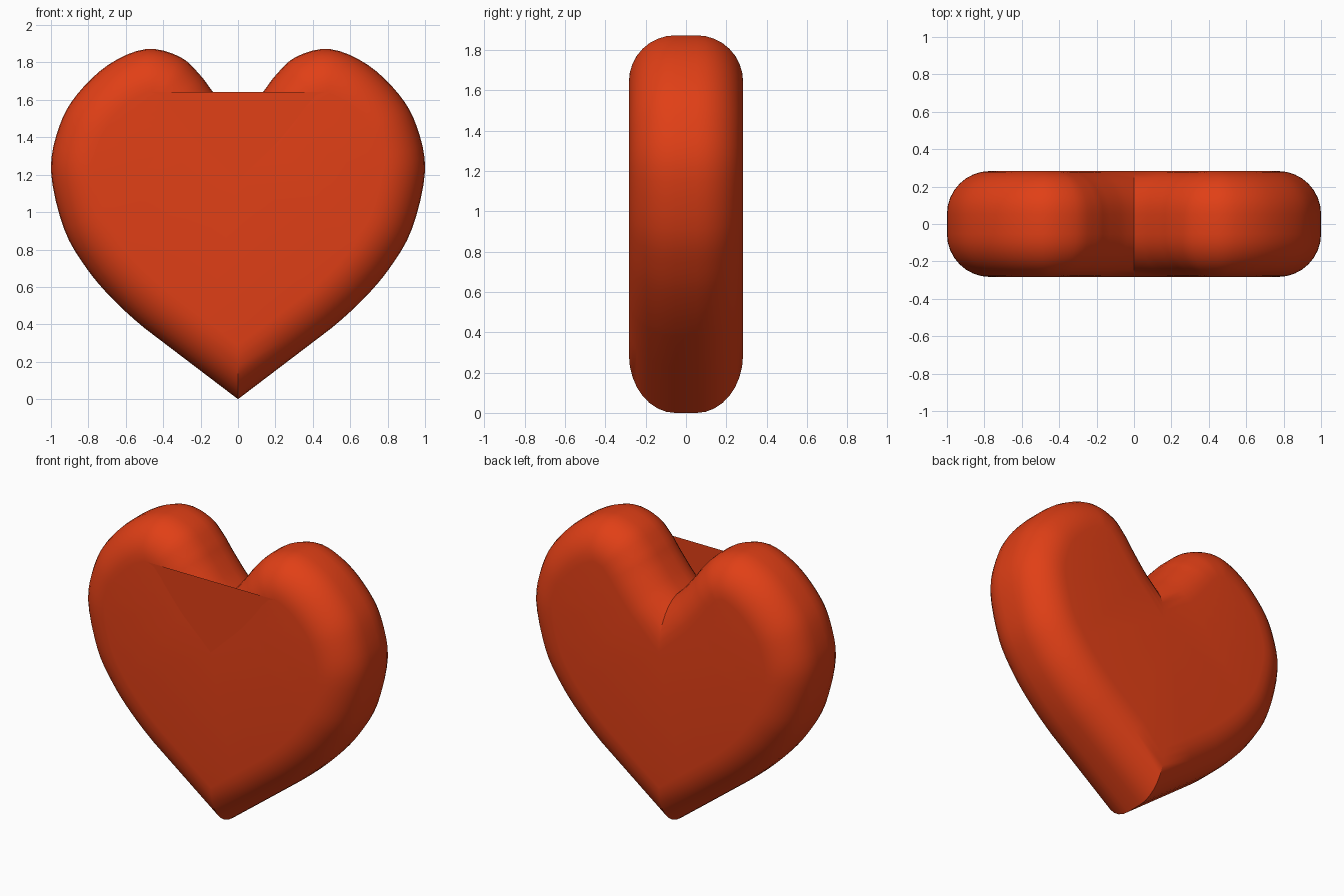
import bpy, bmesh, math
from mathutils import Vector

if "Cube" in bpy.data.objects:
    bpy.data.objects.remove(bpy.data.objects["Cube"])

# Right-half outline (x, z) from the bottom tip round to the notch
TIP = Vector((0, 0))
KEYS = [Vector(p) for p in [(0.5, 0.38), (0.67, 0.535), (0.81, 0.70), (0.93, 0.91), (1.0, 1.22),
                            (0.955, 1.46), (0.86, 1.63), (0.69, 1.79), (0.49, 1.872),
                            (0.31, 1.83), (0.2, 1.73), (0.13, 1.638), (0, 1.49)]]
HALF_DEPTH, RADIUS, STEPS, SUB = 0.283, 0.23, 8, 4


def smooth_outline():
    pts = [TIP + (KEYS[0] - TIP) * 0.6]
    ctrl = [pts[0]] + KEYS + [Vector((-0.16, 1.40))]
    for i in range(1, len(ctrl) - 2):
        a, b, c, d = ctrl[i - 1:i + 3]
        for s in range(SUB):
            t = s / SUB
            pts.append(0.5 * (2 * b + (c - a) * t + (2 * a - 5 * b + 4 * c - d) * t * t
                              + (3 * b - a - 3 * c + d) * t ** 3))
    return [TIP] + pts + [KEYS[-1]]


def inset(pts, dist):
    # Offset inwards, mitring the two ends on the centre line
    out = []
    for i, p in enumerate(pts):
        t = (pts[min(i + 1, len(pts) - 1)] - pts[max(i - 1, 0)]).normalized()
        n = Vector((-t.y, t.x))
        if i in (0, len(pts) - 1):
            out.append(Vector((0, p.y + dist / n.y)))
        else:
            out.append(p + n * dist)
    return out


half = smooth_outline()
bm = bmesh.new()


def ring(dist, y):
    r = inset(half, dist)
    full = [(p.x, p.y) for p in r] + [(-p.x, p.y) for p in r[-2:0:-1]]
    return [bm.verts.new((x, y, z)) for x, z in full]


# Rounded rim, front to back
section = []
for i in range(STEPS + 1):
    a = math.pi / 2 * i / STEPS
    section.append((RADIUS * (1 - math.sin(a)), -(HALF_DEPTH - RADIUS) - RADIUS * math.cos(a)))
section += [(d, -y) for d, y in reversed(section)]
rings = [ring(d, y) for d, y in section]
n = len(rings[0])
for r0, r1 in zip(rings, rings[1:]):
    for i in range(n):
        j = (i + 1) % n
        bm.faces.new((r0[i], r0[j], r1[j], r1[i]))

# Flat front and back
bm.faces.new(rings[-1])
bm.faces.new(rings[0][::-1])
bmesh.ops.recalc_face_normals(bm, faces=bm.faces[:])

# Flat front sheet bridging the notch between the lobe tops
top = max(range(len(half)), key=lambda i: half[i].y)
bm.faces.new([bm.verts.new(rings[0][i].co) for i in range(top, n - top + 1)][::-1])
bm.normal_update()
for f in bm.faces:
    if all(abs(v.co.y + HALF_DEPTH) < 1e-5 for v in f.verts) and f.normal.y > 0:
        f.normal_flip()
bmesh.ops.triangulate(bm, faces=[f for f in bm.faces if len(f.verts) > 4])

mesh = bpy.data.meshes.new("heart")
bm.to_mesh(mesh)
bm.free()
heart = bpy.data.objects.new("heart", mesh)
bpy.context.collection.objects.link(heart)

mat = bpy.data.materials.new("red")
mat.diffuse_color = (0.75, 0.05, 0.008, 1)
mat.use_nodes = True
mat.node_tree.nodes["Principled BSDF"].inputs["Base Color"].default_value = mat.diffuse_color
mesh.materials.append(mat)

bpy.context.view_layer.objects.active = heart
heart.select_set(True)
bpy.ops.object.shade_smooth_by_angle(angle=math.radians(30))
